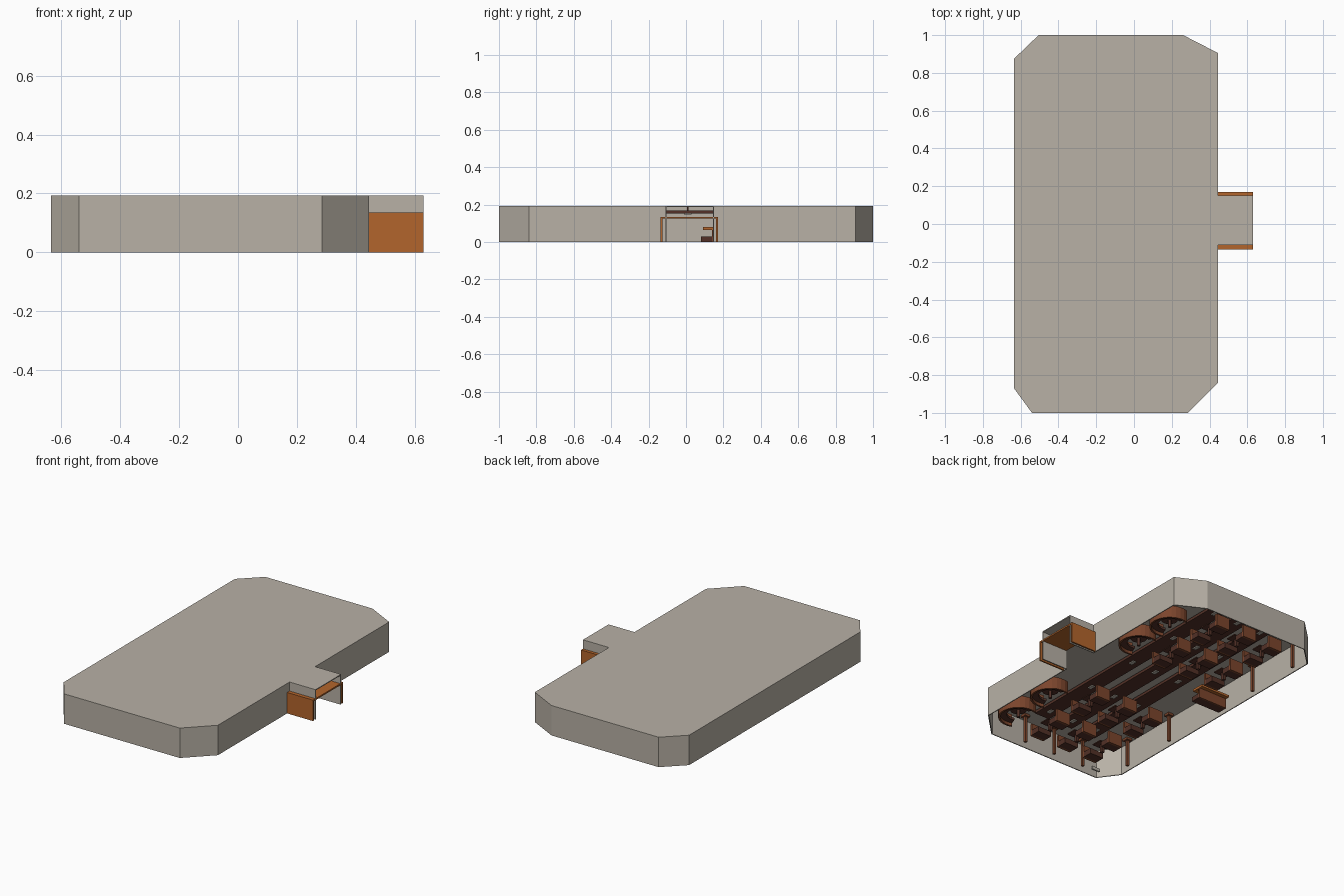
import bpy, bmesh, math

cube = bpy.data.objects.get("Cube")
if cube:
    bpy.data.objects.remove(cube, do_unlink=True)


def material(name, rgb):
    m = bpy.data.materials.new(name)
    m.use_nodes = True
    m.diffuse_color = (*rgb, 1)
    m.node_tree.nodes["Principled BSDF"].inputs["Base Color"].default_value = (*rgb, 1)
    return m


PLASTER = material("warm grey plaster", (0.48, 0.44, 0.38))
ORANGE = material("orange wood", (0.45, 0.13, 0.025))
BROWN = material("red brown wood", (0.2, 0.06, 0.026))
DARK = material("dark wood", (0.085, 0.03, 0.02))


def finish(name, bm, mat):
    mesh = bpy.data.meshes.new(name)
    bm.to_mesh(mesh)
    bm.free()
    mesh.materials.append(mat)
    ob = bpy.data.objects.new(name, mesh)
    bpy.context.collection.objects.link(ob)
    return ob


def add_box(bm, x0, x1, y0, y1, z0, z1):
    vs = bmesh.ops.create_cube(bm, size=1)["verts"]
    for v in vs:
        v.co.x = x1 if v.co.x > 0 else x0
        v.co.y = y1 if v.co.y > 0 else y0
        v.co.z = z1 if v.co.z > 0 else z0


def boxes(name, mat, *dims):
    bm = bmesh.new()
    for d in dims:
        add_box(bm, *d)
    return finish(name, bm, mat)


def prism(name, mat, points, z0, z1):
    bm = bmesh.new()
    face = bm.faces.new([bm.verts.new((x, y, z0)) for x, y in points])
    top = bmesh.ops.extrude_face_region(bm, geom=[face])["geom"]
    bmesh.ops.translate(bm, vec=(0, 0, z1 - z0),
                        verts=[g for g in top if isinstance(g, bmesh.types.BMVert)])
    bmesh.ops.recalc_face_normals(bm, faces=bm.faces)
    return finish(name, bm, mat)


# Building shell: roof slab and thin walls, open below and at the porch mouth
outline = [(0.63, 0.15), (0.445, 0.15), (0.445, 0.905), (0.26, 1), (-0.505, 1),
           (-0.635, 0.875), (-0.635, -0.87), (-0.54, -1), (0.285, -1),
           (0.445, -0.84), (0.445, -0.11), (0.63, -0.11)]
prism("roof", PLASTER, outline, 0.187, 0.193)

bm = bmesh.new()
low = [bm.verts.new((x, y, 0)) for x, y in outline]
high = [bm.verts.new((x, y, 0.187)) for x, y in outline]
for i in range(len(outline) - 1):
    bm.faces.new((low[i], low[i + 1], high[i + 1], high[i]))
walls = finish("walls", bm, PLASTER)
mod = walls.modifiers.new("thickness", "SOLIDIFY")
mod.thickness = 0.006
mod.offset = -1
mod.use_even_offset = True

# Porch cladding
boxes("porch_cladding", ORANGE,
      (0.445, 0.63, -0.135, -0.125, 0, 0.135),
      (0.445, 0.63, 0.16, 0.17, 0, 0.135),
      (0.445, 0.63, -0.125, 0.16, 0.125, 0.135))

# Hanging ceiling panels with lamps beneath
for n, x in enumerate((0.02, -0.16, -0.34), 1):
    boxes(f"ceiling_panel_{n}", DARK, (x - 0.055, x + 0.055, -0.84, 0.82, 0.152, 0.17))
    for k in range(5):
        y = -0.76 + 0.385 * k
        boxes(f"panel_hanger_{n}_{k}", DARK, (x - 0.004, x + 0.004, y - 0.004, y + 0.004, 0.17, 0.187))
        boxes(f"panel_lamp_{n}_{k}", PLASTER, (x - 0.012, x + 0.012, y - 0.02, y + 0.02, 0.146, 0.152))

# Wall posts with small head brackets
side_posts = [(-0.59, y) for y in (-0.765, -0.375, 0.41, 0.785)]
end_posts = [(x, -0.94) for x in (-0.385, -0.16, 0.066)]
for n, (x, y) in enumerate(side_posts + end_posts):
    boxes(f"post_{n}", BROWN,
          (x - 0.008, x + 0.008, y - 0.008, y + 0.008, 0, 0.187),
          (x - 0.02, x + 0.02, y - 0.02, y + 0.02, 0.172, 0.187))

# Straight booths: two seats, tall back rests and a table between them
for row, x in enumerate((-0.37, -0.17, 0.04)):
    for col, y in enumerate((-0.74, -0.36, 0.4, 0.76)):
        tag = f"{row}_{col}"
        boxes(f"booth_seats_{tag}", DARK,
              (x - 0.05, x + 0.05, y - 0.11, y - 0.05, 0, 0.035),
              (x - 0.05, x + 0.05, y + 0.05, y + 0.11, 0, 0.035))
        boxes(f"booth_backs_{tag}", BROWN,
              (x - 0.05, x + 0.05, y - 0.125, y - 0.11, 0, 0.08),
              (x - 0.05, x + 0.05, y + 0.11, y + 0.125, 0, 0.08))
        boxes(f"booth_table_{tag}", DARK,
              (x - 0.045, x + 0.045, y - 0.035, y + 0.035, 0.05, 0.057),
              (x - 0.01, x + 0.01, y - 0.01, y + 0.01, 0, 0.05))


# Curved booths along the entrance wall
def arc(cx, cy, r_in, r_out, steps=16):
    angles = [math.radians(-110 + 220 * i / steps) for i in range(steps + 1)]
    ring = [(r_out, a) for a in angles] + [(r_in, a) for a in reversed(angles)]
    return [(cx + r * math.cos(a), cy + r * math.sin(a)) for r, a in ring]


for n, y in enumerate((-0.74, -0.44, 0.39, 0.68)):
    x = 0.29
    prism(f"curved_back_{n}", BROWN, arc(x, y, 0.11, 0.122), 0, 0.08)
    prism(f"curved_seat_{n}", DARK, arc(x, y, 0.07, 0.11), 0.02, 0.035)
    bm = bmesh.new()
    for r, z0, z1 in ((0.05, 0.05, 0.057), (0.01, 0, 0.05)):
        vs = bmesh.ops.create_cone(bm, cap_ends=True, segments=20, radius1=r,
                                   radius2=r, depth=z1 - z0)["verts"]
        bmesh.ops.translate(bm, vec=(x, y, (z0 + z1) / 2), verts=vs)
    finish(f"round_table_{n}", bm, DARK)

# Service counter opposite the entrance and a small wall plate
boxes("counter_base", DARK, (-0.6, -0.39, 0.08, 0.14, 0, 0.03))
boxes("counter_top", ORANGE, (-0.6, -0.39, 0.09, 0.175, 0.065, 0.08))
boxes("counter_back", BROWN, (-0.6, -0.39, 0.14, 0.15, 0, 0.065))
boxes("wall_plate", PLASTER, (-0.52, -0.46, -0.95, -0.94, 0.01, 0.03))
